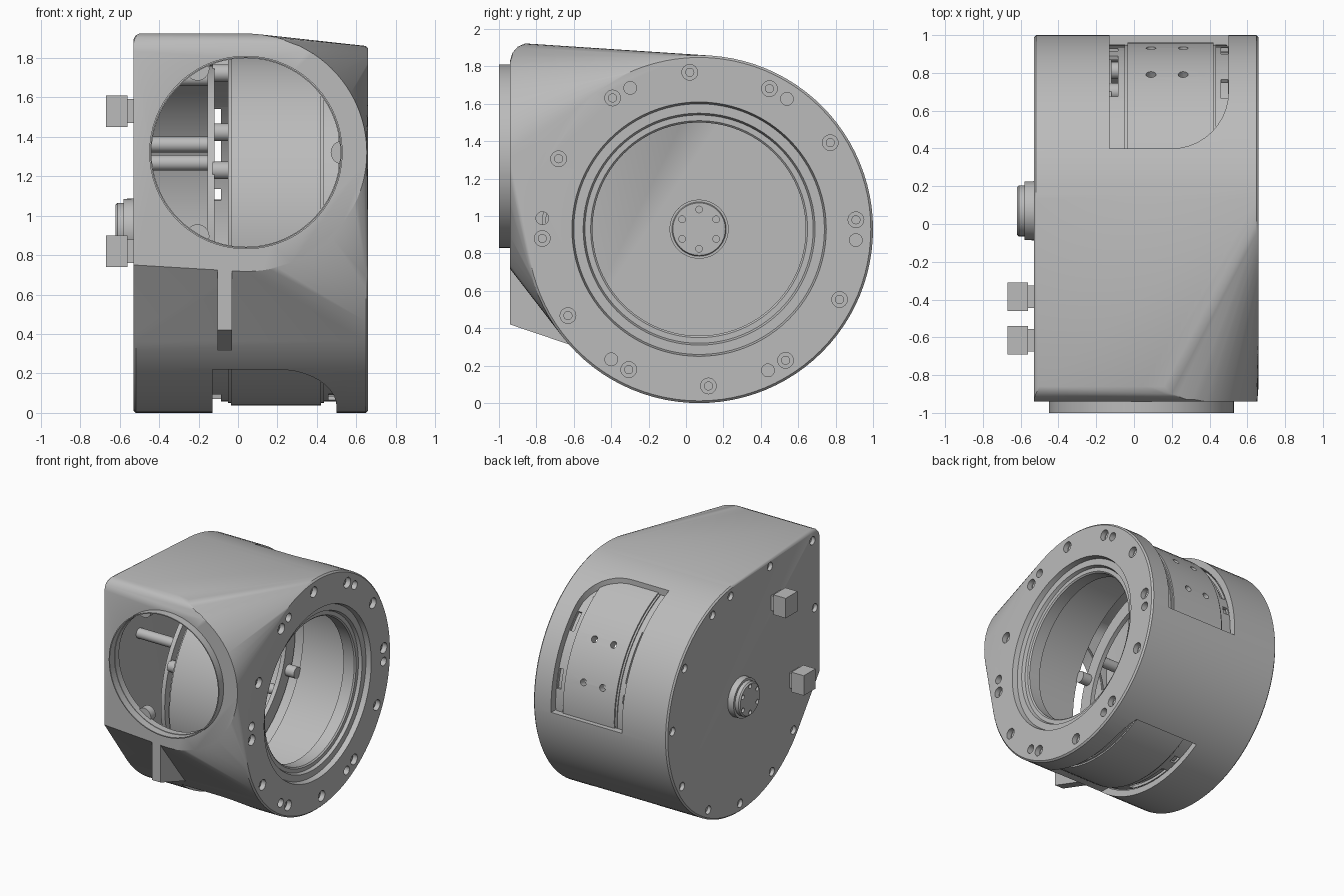
import bpy, bmesh
from math import sin, cos, pi, radians
from mathutils import Vector, Matrix

if "Cube" in bpy.data.objects:
    bpy.data.objects.remove(bpy.data.objects["Cube"])

grey = bpy.data.materials.new("housing_grey")
grey.use_nodes = True
grey.diffuse_color = (0.5, 0.5, 0.5, 1)
grey.node_tree.nodes["Principled BSDF"].inputs["Base Color"].default_value = (0.5, 0.5, 0.5, 1)

CY, CZ, R = 0.07, 0.93, 0.93        # main axis runs along x
WX, WZ, WR = 0.04, 1.32, 0.49       # round front window


def finish(bm, name):
    bmesh.ops.recalc_face_normals(bm, faces=bm.faces[:])
    mesh = bpy.data.meshes.new(name)
    bm.to_mesh(mesh)
    bm.free()
    mesh.materials.append(grey)
    ob = bpy.data.objects.new(name, mesh)
    bpy.context.collection.objects.link(ob)
    return ob


def select(ob):
    bpy.ops.object.select_all(action='DESELECT')
    ob.select_set(True)
    bpy.context.view_layer.objects.active = ob


def smooth(ob):
    select(ob)
    bpy.ops.object.shade_smooth_by_angle(angle=radians(28))
    return ob


def cut(ob, cutter):
    mod = ob.modifiers.new("cut", 'BOOLEAN')
    mod.operation, mod.solver, mod.object = 'DIFFERENCE', 'EXACT', cutter
    select(ob)
    bpy.ops.object.modifier_apply(modifier=mod.name)
    bpy.data.objects.remove(cutter)


def rod(bm, start, end, r, seg=24):
    a, b = Vector(start), Vector(end)
    rot = (b - a).to_track_quat('Z', 'Y').to_matrix().to_4x4()
    bmesh.ops.create_cone(bm, cap_ends=True, segments=seg, radius1=r, radius2=r,
                          depth=(b - a).length, matrix=Matrix.Translation((a + b) / 2) @ rot)


def box(bm, lo, hi):
    lo, hi = Vector(lo), Vector(hi)
    bmesh.ops.create_cube(bm, size=1, matrix=Matrix.Translation((lo + hi) / 2)
                          @ Matrix.Diagonal((*(hi - lo), 1)))


def polar(x, r, deg):
    return (x, CY + r * cos(radians(deg)), CZ + r * sin(radians(deg)))


def prism(points, offset):
    bm = bmesh.new()
    face = bm.faces.new([bm.verts.new(p) for p in points])
    out = bmesh.ops.extrude_face_region(bm, geom=[face])
    bmesh.ops.translate(bm, vec=offset, verts=[v for v in out["geom"] if isinstance(v, bmesh.types.BMVert)])
    return bm


def band(name, x0, x1, r0, r1, a0, a1, steps):
    """Part of a ring round the main axis."""
    angles = [a0 + (a1 - a0) * i / steps for i in range(steps + 1)]
    outline = [polar(x0, r1, a) for a in angles] + [polar(x0, r0, a) for a in reversed(angles)]
    return finish(prism(outline, (x1 - x0, 0, 0)), name)


def lathe(name, profile, steps=96):
    bm = bmesh.new()
    vs = [bm.verts.new((x, CY, CZ + r)) for x, r in profile]
    es = [bm.edges.new((vs[i], vs[i - 1])) for i in range(len(vs))]
    bmesh.ops.spin(bm, geom=vs + es, cent=(0, CY, CZ), axis=(1, 0, 0), angle=2 * pi,
                   steps=steps, use_merge=True)
    bmesh.ops.remove_doubles(bm, verts=bm.verts[:], dist=1e-5)
    return smooth(finish(bm, name))


def hull(name, t, x0, x1, seg=96):
    """Drum blended into a square-cornered front with a round window boss."""
    bm = bmesh.new()
    e = 0.012
    for i in range(seg):
        a = 360 * i / seg
        for x, r in ((x0, R - t - e), (x0 + e, R - t), (x1 - e, R - t), (x1, R - t - e)):
            bm.verts.new(polar(x, r, a))
    boss = 0.603 - t
    top = WZ + boss
    front = [(max(x0, WX + (boss + 0.01) * cos(2 * pi * i / seg)), WZ + boss * sin(2 * pi * i / seg))
             for i in range(seg)]
    front += [(x0, 0.75 + t), (x0, top - 0.03), (x0 + 0.01, top - 0.01), (x0 + 0.03, top)]
    # the upper front edge is rounded
    for y, cap in ((-0.94, 0.09), (-0.928, 0.05), (-0.9, 0.018), (-0.86, 0)):
        for x, z in front:
            bm.verts.new((x, y + t, min(z, top - cap)))
    bmesh.ops.remove_doubles(bm, verts=bm.verts[:], dist=1e-5)
    out = bmesh.ops.convex_hull(bm, input=bm.verts[:])
    dead = {v for k in ("geom_interior", "geom_unused") for v in out[k] if isinstance(v, bmesh.types.BMVert)}
    bmesh.ops.delete(bm, geom=list(dead), context='VERTS')
    bmesh.ops.dissolve_limit(bm, angle_limit=0.003, verts=bm.verts[:], edges=bm.edges[:])
    return finish(bm, name)


# Hollow housing with window and flange bore
housing = hull("housing", 0, -0.53, 0.66)
cut(housing, hull("cavity", 0.05, -0.48, 0.5))
bm = bmesh.new()
rod(bm, (WX, -1.2, WZ), (WX, -0.8, WZ), WR - 0.012, 96)
cut(housing, finish(bm, "window_cutter"))
bm = bmesh.new()
rod(bm, (0.3, CY, CZ), (0.8, CY, CZ), 0.73, 96)
cut(housing, finish(bm, "bore_cutter"))

# Two side openings, each with one rounded corner
arc = [(sin(pi / 2 * i / 10), 1 - cos(pi / 2 * i / 10)) for i in range(11)]
back = [(-0.13, 1.2), (-0.13, 0.4)] + [(0.2 + 0.3 * s, 0.4 + 0.3 * c) for s, c in arc] + [(0.5, 1.2)]
cut(housing, finish(prism([(x, y, 0.88) for x, y in back], (0, 0, 1.2)), "back_cutter"))
low = [(-0.13, -0.2), (-0.13, 0.22)] + [(0.2 + 0.3 * s, 0.22 - 0.19 * c) for s, c in arc] + [(0.5, -0.2)]
cut(housing, finish(prism([(x, -0.9, z) for x, z in low], (0, 1.46, 0)), "bottom_cutter"))

# Screw holes on the flange and on the end plate
bm = bmesh.new()
for k in range(12):
    rod(bm, polar(0.62, 0.84, 93.4 + 30 * k), polar(0.7, 0.84, 93.4 + 30 * k), 0.042)
for k in range(6):
    rod(bm, polar(0.56, 0.84, 56 + 60 * k), polar(0.7, 0.84, 56 + 60 * k), 0.034)
plate_holes = [polar(-0.6, 0.86, a)[1:] for a in (82, 66, 35, 3, -31, -62, -90, -118, -142)]
plate_holes += [(-0.31, 1.83), (-0.85, 1.83), (-0.88, 1.28)]
for y, z in plate_holes:
    rod(bm, (-0.6, y, z), (-0.5, y, z), 0.033)
cut(housing, finish(bm, "hole_cutter"))
smooth(housing)

# Small pilot rings in the counterbores
bm = bmesh.new()
for k in range(12):
    rod(bm, polar(0.61, 0.84, 93.4 + 30 * k), polar(0.63, 0.84, 93.4 + 30 * k), 0.024)
smooth(finish(bm, "flange_screws"))

# Stepped bore ring, inner drum, and the slotted sleeve behind the openings
lathe("bore_ring", [(0.66, 0.73), (0.66, 0.68), (0.62, 0.67), (0.62, 0.62), (0.595, 0.61),
                    (0.595, 0.58), (0.585, 0.57), (0.49, 0.57), (0.49, 0.73)])
drum = lathe("inner_drum", [(-0.05, 0.83), (-0.05, 0.88), (-0.035, 0.88), (-0.035, 0.892), (0.42, 0.892),
                            (0.42, 0.88), (0.435, 0.88), (0.435, 0.84), (0.51, 0.84), (0.51, 0.82)])
sleeve = band("slotted_sleeve", -0.14, 0.505, 0.85, 0.872, -140, 80, 60)
for x0, x1, a0, a1 in ((-0.13, -0.085, 20, 46), (-0.13, -0.085, 10, 14), (0.46, 0.497, 37, 47), (0.46, 0.497, 8, 18)):
    for lo, hi in ((a0, a1), (-60 - a1, -60 - a0)):
        cut(sleeve, band("slot_cutter", x0, x1, 0.8, 0.91, lo, hi, 6))
for part in (drum, sleeve):
    bm = bmesh.new()
    for x in (0.09, 0.26):
        for a in (15, 36):
            rod(bm, polar(x, 0.75, a), polar(x, 0.95, a), 0.026)
    cut(part, finish(bm, "drum_hole_cutter"))
    smooth(part)

# Thin lip round the window and its three bosses
bm = bmesh.new()
rod(bm, (WX, -1, WZ), (WX, -0.88, WZ), WR, 96)
lip = finish(bm, "window_lip")
bm = bmesh.new()
rod(bm, (WX, -1.1, WZ), (WX, -0.8, WZ), WR - 0.008, 96)
cut(lip, finish(bm, "lip_cutter"))
smooth(lip)
bm = bmesh.new()
for a in (0, 120, 240):
    x, z = WX + WR * cos(radians(a)), WZ + WR * sin(radians(a))
    rod(bm, (x, -0.9, z), (x, -0.84, z), 0.06)
smooth(finish(bm, "window_bosses"))

# Rib below the window
rib = [(-0.105, y, z) for y, z in ((-0.94, 0.74), (-0.94, 0.42), (-0.6, 0.305), (-0.6, 0.5))]
finish(prism(rib, (0.075, 0, 0)), "front_rib")

# Hub on the end plate, with six holes inside and out
hub = lathe("hub", [(-0.46, 0), (-0.46, 0.14), (-0.47, 0.145), (-0.47, 0.158), (-0.58, 0.155),
                    (-0.58, 0.135), (-0.61, 0.135), (-0.62, 0.125), (-0.62, 0)], 48)
bm = bmesh.new()
for k in range(6):
    for x in (-0.62, -0.46):
        rod(bm, polar(x - 0.02, 0.105, 30 + 60 * k), polar(x + 0.02, 0.105, 30 + 60 * k), 0.018, 16)
cut(hub, finish(bm, "hub_hole_cutter"))
smooth(hub)

# Two square plugs
for name, y, z in (("upper_plug", -0.385, 1.53), ("lower_plug", -0.615, 0.82)):
    bm = bmesh.new()
    box(bm, (-0.67, y - 0.075, z - 0.08), (-0.56, y + 0.075, z + 0.08))
    box(bm, (-0.56, y - 0.06, z - 0.06), (-0.5, y + 0.06, z + 0.06))
    finish(bm, name)

# Inner bracket ring, posts and spacer nubs
lathe("bracket_ring", [(-0.155, 0.72), (-0.155, 0.83), (-0.12, 0.83), (-0.12, 0.72)])
bm = bmesh.new()
for k in range(6):
    a = 26 + 60 * k
    rod(bm, polar(-0.5, 0.77, a), polar(-0.15, 0.77, a), 0.04)
    rod(bm, polar(-0.13, 0.8, a + 12), polar(-0.04, 0.8, a + 12), 0.045)
smooth(finish(bm, "support_posts"))
